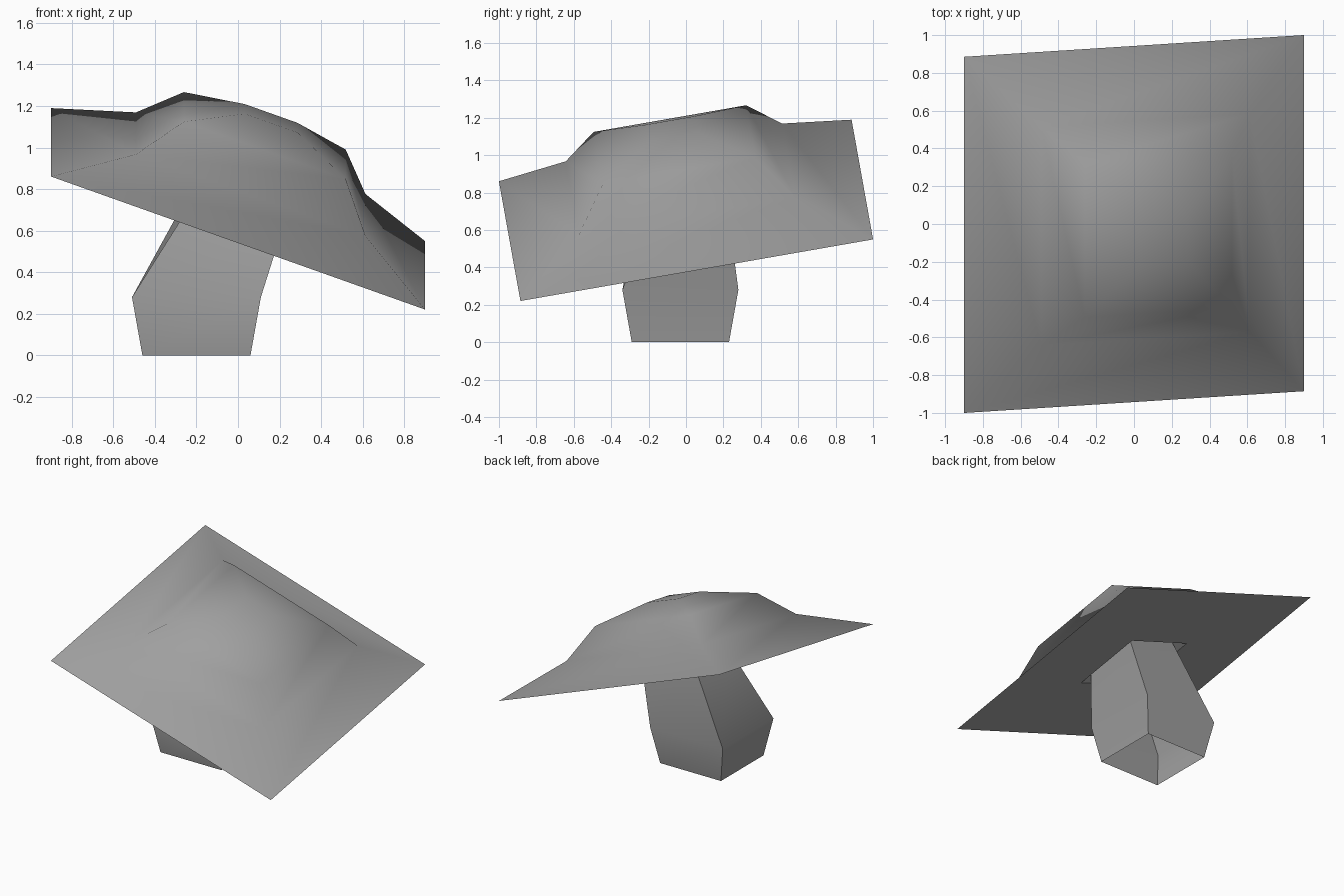
import bpy
import math
from mathutils import Matrix, Vector

old = bpy.data.objects.get("Cube")
if old:
    bpy.data.objects.remove(old, do_unlink=True)

grey = bpy.data.materials.new("plain_grey")
grey.use_nodes = True
grey.diffuse_color = (0.35, 0.35, 0.35, 1)
grey.node_tree.nodes["Principled BSDF"].inputs["Base Color"].default_value = (0.35, 0.35, 0.35, 1)

# Tilted frame of the cap: two edge directions and the axis
edge_u = Vector((1.8, 0.115, -0.64)).normalized()
edge_v = Vector((0, 1.89, 0.33)).normalized()
axis = edge_u.cross(edge_v).normalized()
tilt = Matrix((edge_u, edge_v, axis)).transposed().to_4x4()
tilt.translation = (0, 0, 0.705)
upright = Matrix.Translation((-0.2, -0.03, 0))


def square(frame, half, height):
    """Four corners of a square ring, counter-clockwise from above."""
    signs = ((-1, -1), (1, -1), (1, 1), (-1, 1))
    return [frame @ Vector((sx * half, sy * half, height)) for sx, sy in signs]


def loft(name, rings, cap_end=False):
    """Skin a stack of square rings into one object."""
    verts = [corner for ring in rings for corner in ring]
    faces = []
    for r in range(len(rings) - 1):
        for i in range(4):
            j = (i + 1) % 4
            faces.append((4 * r + i, 4 * r + j, 4 * r + 4 + j, 4 * r + 4 + i))
    if cap_end:
        faces.append(tuple(range(len(verts) - 4, len(verts))))
    mesh = bpy.data.meshes.new(name)
    mesh.from_pydata(verts, [], faces)
    mesh.materials.append(grey)
    obj = bpy.data.objects.new(name, mesh)
    bpy.context.collection.objects.link(obj)
    return obj


# Domed cap, fully smooth
dome = [(0.957, 0), (0.587, 0.18), (0.414, 0.38), (0.135, 0.47)]
cap = loft("cap", [square(tilt, r, h) for r, h in dome], cap_end=True)
for face in cap.data.polygons:
    face.use_smooth = True

# Flat underside with a square opening for the stem
loft("cap_underside", [square(tilt, 0.285, 0), square(tilt, 0.957, 0)])

# Leaning hollow stem, open at the foot, flaring into the opening
stem = loft("stem", [
    square(upright, 0.26, 0),
    square(upright, 0.31, 0.28),
    square(tilt, 0.22, 0.05),
    square(tilt, 0.285, 0),
])
bpy.ops.object.select_all(action="DESELECT")
stem.select_set(True)
bpy.context.view_layer.objects.active = stem
bpy.ops.object.shade_smooth_by_angle(angle=math.radians(50))
